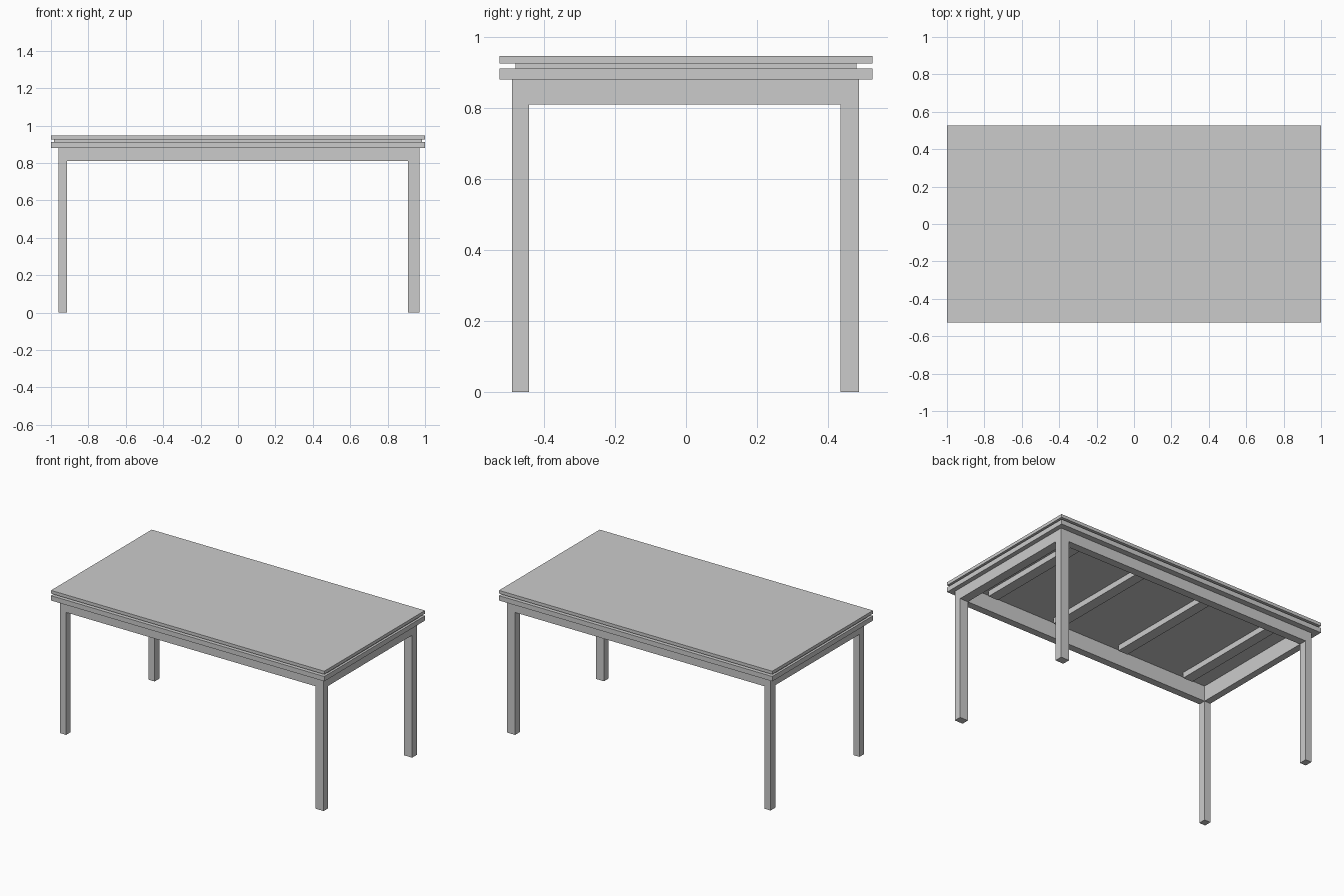
import bpy

if "Cube" in bpy.data.objects:
    bpy.data.objects.remove(bpy.data.objects["Cube"])


def box(name, x, y, z):
    """Box from (min, max) ranges on each axis."""
    bpy.ops.mesh.primitive_cube_add(size=1)
    ob = bpy.context.object
    ob.name = name
    ob.location = [(a + b) / 2 for a, b in (x, y, z)]
    ob.scale = [b - a for a, b in (x, y, z)]
    bpy.ops.object.transform_apply(location=True, rotation=False, scale=True)
    return ob


def ring(name, outer, inner, z):
    """Rectangular frame; outer and inner are (x0, x1, y0, y1)."""
    def loop(r, h):
        x0, x1, y0, y1 = r
        return [(x0, y0, h), (x1, y0, h), (x1, y1, h), (x0, y1, h)]
    verts = loop(outer, z[0]) + loop(inner, z[0]) + loop(outer, z[1]) + loop(inner, z[1])
    faces = []
    for i in range(4):
        j = (i + 1) % 4
        faces += [(i, j, 8 + j, 8 + i), (4 + j, 4 + i, 12 + i, 12 + j),
                  (j, i, 4 + i, 4 + j), (8 + i, 8 + j, 12 + j, 12 + i)]
    mesh = bpy.data.meshes.new(name)
    mesh.from_pydata(verts, [], faces)
    ob = bpy.data.objects.new(name, mesh)
    bpy.context.collection.objects.link(ob)
    return ob


INNER = (-0.915, 0.91, -0.442, 0.435)

# Table top, recessed spacer and lower frame
box("table_top", (-1, 1), (-0.526, 0.526), (0.926, 0.947))
box("spacer_panel", (-0.985, 0.985), (-0.48, 0.48), (0.912, 0.926))
ring("lower_frame", (-1, 1, -0.526, 0.526), INNER, (0.88, 0.912))

# Apron under the frame
ring("apron", (-0.96, 0.97, -0.49, 0.487), INNER, (0.81, 0.88))

# Four square legs
for side, x in (("left", (-0.96, -0.915)), ("right", (0.91, 0.97))):
    for end, y in (("front", (-0.49, -0.442)), ("back", (0.435, 0.487))):
        box(f"{end}_{side}_leg", x, y, (0, 0.81))

# Cross slats under the top
for i in range(4):
    cx = -0.75 + 0.5 * i
    box(f"cross_slat_{i + 1}", (cx - 0.035, cx + 0.035), (-0.4, 0.4), (0.875, 0.912))
